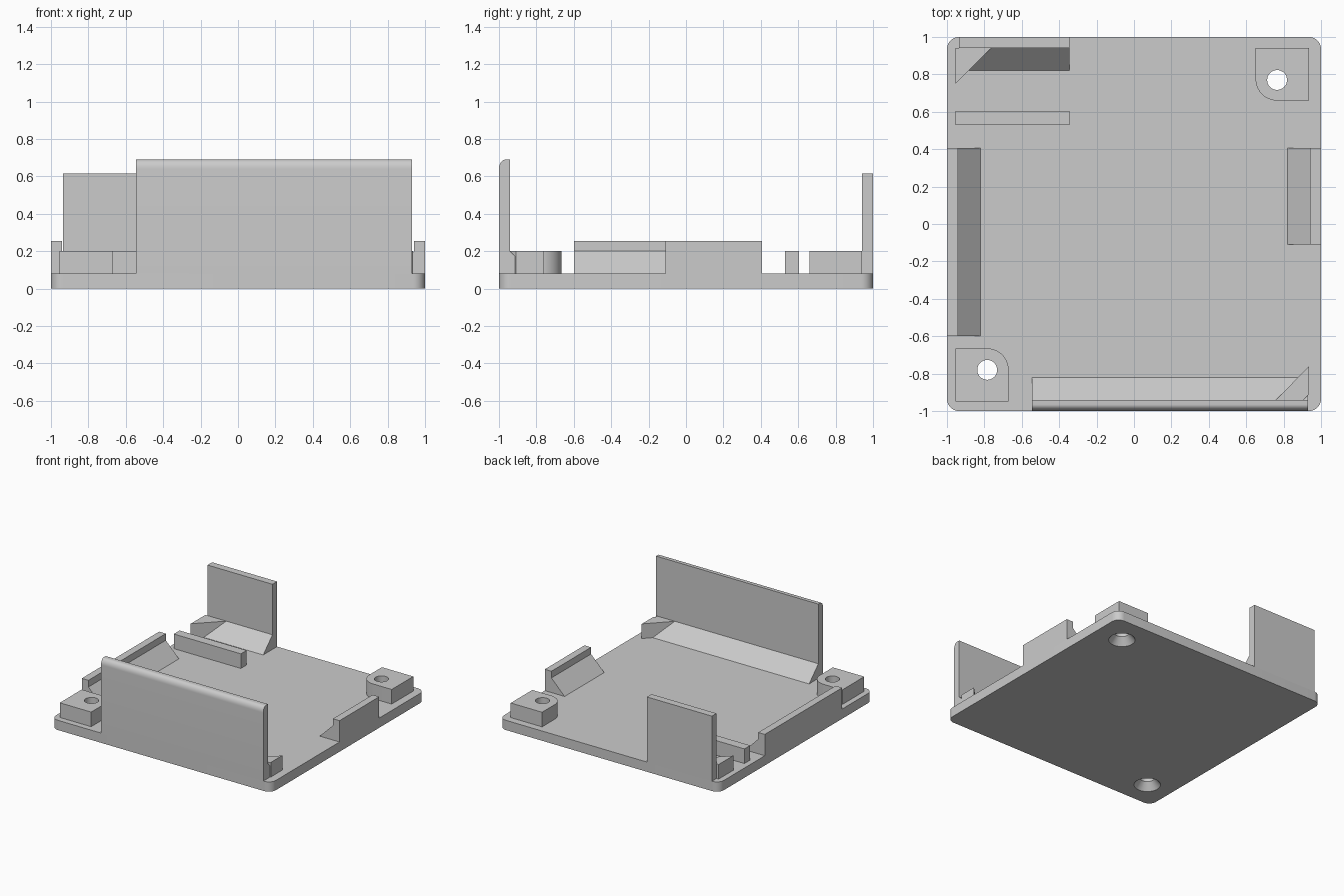
import bpy, bmesh, math

cube = bpy.data.objects.get("Cube")
if cube:
    bpy.data.objects.remove(cube, do_unlink=True)

grey = bpy.data.materials.new("light grey plastic")
grey.use_nodes = True
colour = (0.6, 0.6, 0.6, 1)
grey.diffuse_color = colour
grey.node_tree.nodes["Principled BSDF"].inputs["Base Color"].default_value = colour

PLATE, LEDGE = 0.08, 0.2      # top of plate, top of ledges and posts
IN, FOOT = 0.94, 0.82         # inner wall face, foot of the sloped ledge


def arc(cx, cy, r, a0, a1, n=10):
    steps = [math.radians(a0 + (a1 - a0) * i / n) for i in range(n + 1)]
    return [(cx + r * math.cos(a), cy + r * math.sin(a)) for a in steps]


def prism(name, points, lo, hi, place=lambda u, v, t: (u, v, t)):
    """Extrude a 2D outline from lo to hi; place turns (u, v, t) into x, y, z."""
    bm = bmesh.new()
    low = [bm.verts.new(place(u, v, lo)) for u, v in points]
    high = [bm.verts.new(place(u, v, hi)) for u, v in points]
    bm.faces.new(low)
    bm.faces.new(high)
    for i in range(len(points)):
        j = (i + 1) % len(points)
        bm.faces.new((low[i], low[j], high[j], high[i]))
    bmesh.ops.recalc_face_normals(bm, faces=bm.faces)
    mesh = bpy.data.meshes.new(name)
    bm.to_mesh(mesh)
    bm.free()
    mesh.materials.append(grey)
    obj = bpy.data.objects.new(name, mesh)
    bpy.context.collection.objects.link(obj)
    return obj


def smooth(obj):
    bpy.ops.object.select_all(action="DESELECT")
    obj.select_set(True)
    bpy.context.view_layer.objects.active = obj
    bpy.ops.object.shade_smooth_by_angle(angle=math.radians(30))


def cut(obj, cutter):
    mod = obj.modifiers.new("screw hole", "BOOLEAN")
    mod.operation, mod.solver, mod.object = "DIFFERENCE", "EXACT", cutter
    bpy.context.view_layer.objects.active = obj
    bpy.ops.object.modifier_apply(modifier=mod.name)


def wall_profile(top):
    # u runs outward from the centre, v is height; ledge slopes inward
    return [(FOOT, PLATE), (IN, LEDGE), (IN, top), (1, top), (1, PLATE)]


# Base plate with rounded corners
r = 0.065
c = 1 - r
base = prism("base_plate", arc(c, c, r, 0, 90) + arc(-c, c, r, 90, 180)
             + arc(-c, -c, r, 180, 270) + arc(c, -c, r, 270, 360), 0, PLATE)

# Corner posts, rounded towards the middle
post_r = 0.115
posts = []
for name, s, x_in, x_out, y_in, y_out in (
        ("back_left_post", 1, 0.65, 0.935, 0.66, 0.94),
        ("front_right_post", -1, 0.67, 0.955, 0.665, 0.95)):
    outline = arc(x_in + post_r, y_in + post_r, post_r, 180, 270)
    outline += [(x_out, y_in), (x_out, y_out), (x_in, y_out)]
    posts.append(prism(name, [(s * x, s * y) for x, y in outline], PLATE, LEDGE))

# Countersunk screw holes through plate and posts
for post, x, y in zip(posts, (0.765, -0.785), (0.77, -0.78)):
    hole = prism("hole_cutter", arc(x, y, 0.053, 0, 352.5, 47), -0.1, 0.4)
    bpy.ops.mesh.primitive_cone_add(vertices=48, radius1=0.116, radius2=0.036,
                                    depth=0.1, location=(x, y, 0.03))
    sink = bpy.context.object
    cut(post, hole)
    cut(base, hole)
    cut(base, sink)
    for helper in (hole, sink):
        bpy.data.objects.remove(helper, do_unlink=True)

# Tall front wall with a rounded outer top edge
front_profile = [(FOOT, PLATE), (IN, LEDGE), (IN, 0.69)]
front_profile += [(0.965 + 0.035 * math.sin(a), 0.64 + 0.05 * math.cos(a))
                  for a in (math.radians(9 * i) for i in range(11))]
front_profile += [(1, PLATE)]
front = prism("front_wall", front_profile, -0.545, 0.93, lambda u, v, t: (t, -u, v))

# Back wall and low side walls
prism("back_wall", wall_profile(0.615), -0.935, -0.345, lambda u, v, t: (t, u, v))
prism("right_side_wall", wall_profile(0.255), -0.6, 0.405, lambda u, v, t: (-u, t, v))
prism("left_side_wall", wall_profile(0.255), -0.11, 0.405, lambda u, v, t: (u, t, v))

# Corner support blocks and the board rail
prism("front_corner_support", [(0.935, -0.76), (0.76, -IN), (0.905, -IN), (0.935, -0.91)],
      PLATE, LEDGE)
prism("back_corner_support", [(-0.955, IN), (-0.765, IN), (-0.955, 0.75)], PLATE, LEDGE)
prism("board_rail", [(-0.955, 0.53), (-0.345, 0.53), (-0.345, 0.605), (-0.955, 0.605)],
      PLATE, LEDGE)

for obj in [base, front] + posts:
    smooth(obj)
